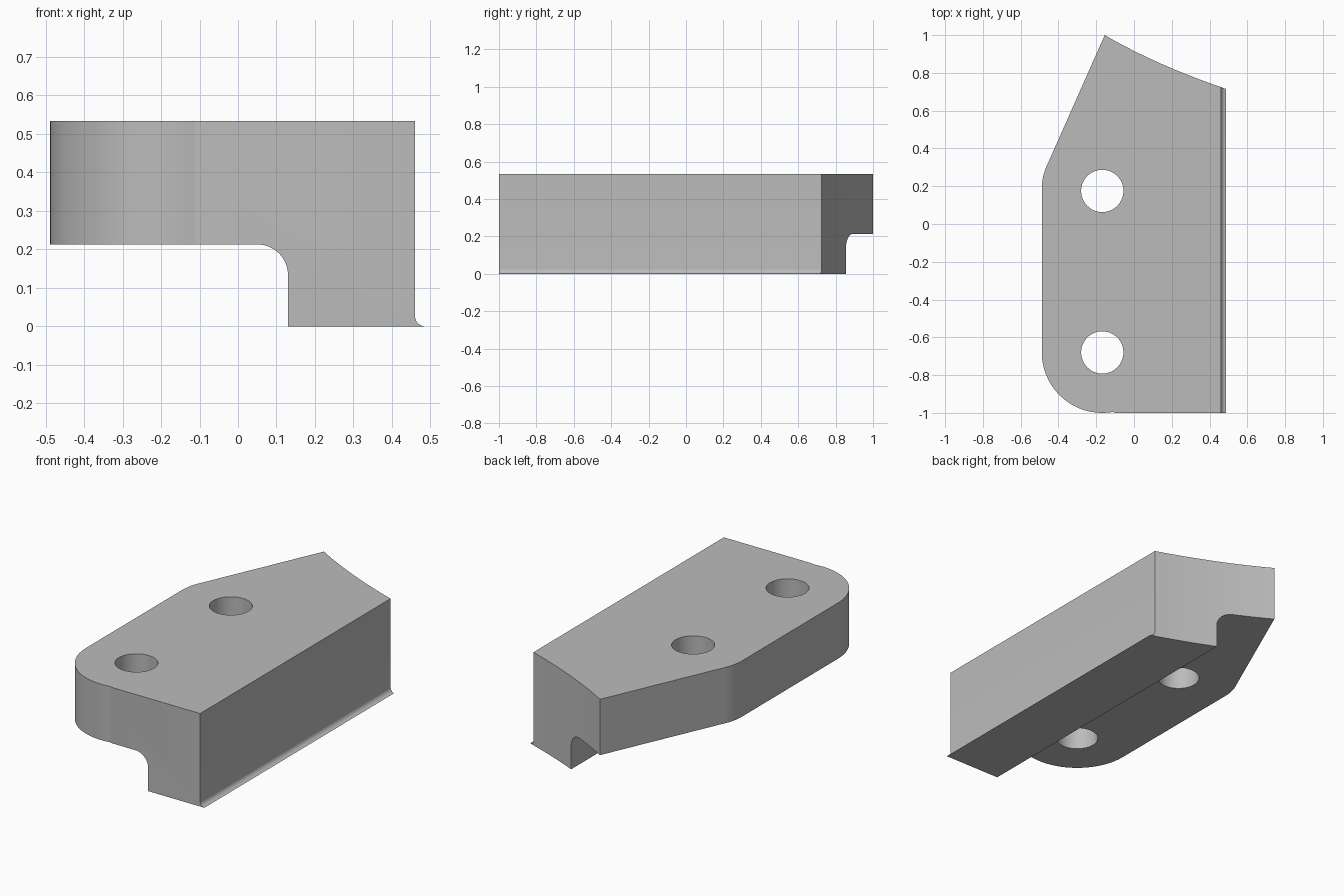
import bpy, bmesh, math
from mathutils import Vector

cube = bpy.data.objects.get("Cube")
if cube:
    bpy.data.objects.remove(cube, do_unlink=True)

grey = bpy.data.materials.new("plain grey")
grey.use_nodes = True
COLOR = (0.5, 0.5, 0.5, 1)
grey.diffuse_color = COLOR
grey.node_tree.nodes["Principled BSDF"].inputs["Base Color"].default_value = COLOR


def arc(cx, cy, r, start, end, steps=16):
    """Points along an arc, angles in degrees."""
    angles = [math.radians(start + (end - start) * i / steps) for i in range(steps + 1)]
    return [(cx + r * math.cos(a), cy + r * math.sin(a)) for a in angles]


def curve(a, b, c, steps=12):
    """Points along a quadratic curve from a to c pulled towards b."""
    a, b, c = Vector(a), Vector(b), Vector(c)
    ts = [i / steps for i in range(steps + 1)]
    return [tuple(a * (1 - t) ** 2 + b * 2 * t * (1 - t) + c * t * t) for t in ts]


def prism(name, points, sweep):
    """Solid made by sweeping a closed 3D outline."""
    bm = bmesh.new()
    face = bm.faces.new([bm.verts.new(p) for p in points])
    out = bmesh.ops.extrude_face_region(bm, geom=[face])
    moved = [v for v in out["geom"] if isinstance(v, bmesh.types.BMVert)]
    bmesh.ops.translate(bm, verts=moved, vec=sweep)
    bmesh.ops.recalc_face_normals(bm, faces=bm.faces)
    mesh = bpy.data.meshes.new(name)
    bm.to_mesh(mesh)
    bm.free()
    mesh.materials.append(grey)
    obj = bpy.data.objects.new(name, mesh)
    bpy.context.collection.objects.link(obj)
    return obj


def combine(target, tool, operation):
    """Apply a boolean and discard the tool."""
    tool.hide_render = True
    mod = target.modifiers.new(operation, "BOOLEAN")
    mod.operation, mod.object, mod.solver = operation, tool, "EXACT"
    bpy.context.view_layer.objects.active = target
    bpy.ops.object.modifier_apply(modifier=mod.name)
    bpy.data.objects.remove(tool, do_unlink=True)


# Cross-section: plate with a rounded inner step, a leg and a thin flared foot
section = [(-0.6, 0.533), (-0.6, 0.213)]
section += arc(0.05, 0.133, 0.08, 90, 0)
section += [(0.13, 0), (0.487, 0)]
section += arc(0.487, 0.027, 0.027, 270, 180, 8)
section += [(0.46, 0.533)]
block = prism("clamp_block", [(x, -1.2, z) for x, z in section], (0, 2.4, 0))

# Plan outline: rounded front corner, slanted side and hollow back end
plan = [(0.6, -1), (-0.1, -1)]
plan += arc(-0.168, -0.68, 0.32, 280, 180, 24)
plan += curve((-0.488, 0.19), (-0.488, 0.26), (-0.452, 0.33), 8)
plan += curve((-0.155, 1), (0.12, 0.84), (0.488, 0.715))
plan += [(0.6, 0.675)]
outline = prism("plan_cutter", [(x, y, -0.1) for x, y in plan], (0, 0, 0.8))
combine(block, outline, "INTERSECT")

# Two bolt holes
for y in (-0.68, 0.175):
    ring = arc(-0.168, y, 0.112, 0, 360, 48)[:-1]
    combine(block, prism("hole_cutter", [(px, py, -0.1) for px, py in ring], (0, 0, 0.8)), "DIFFERENCE")

bpy.ops.object.select_all(action="DESELECT")
block.select_set(True)
bpy.context.view_layer.objects.active = block
bpy.ops.object.shade_smooth_by_angle(angle=math.radians(25))
